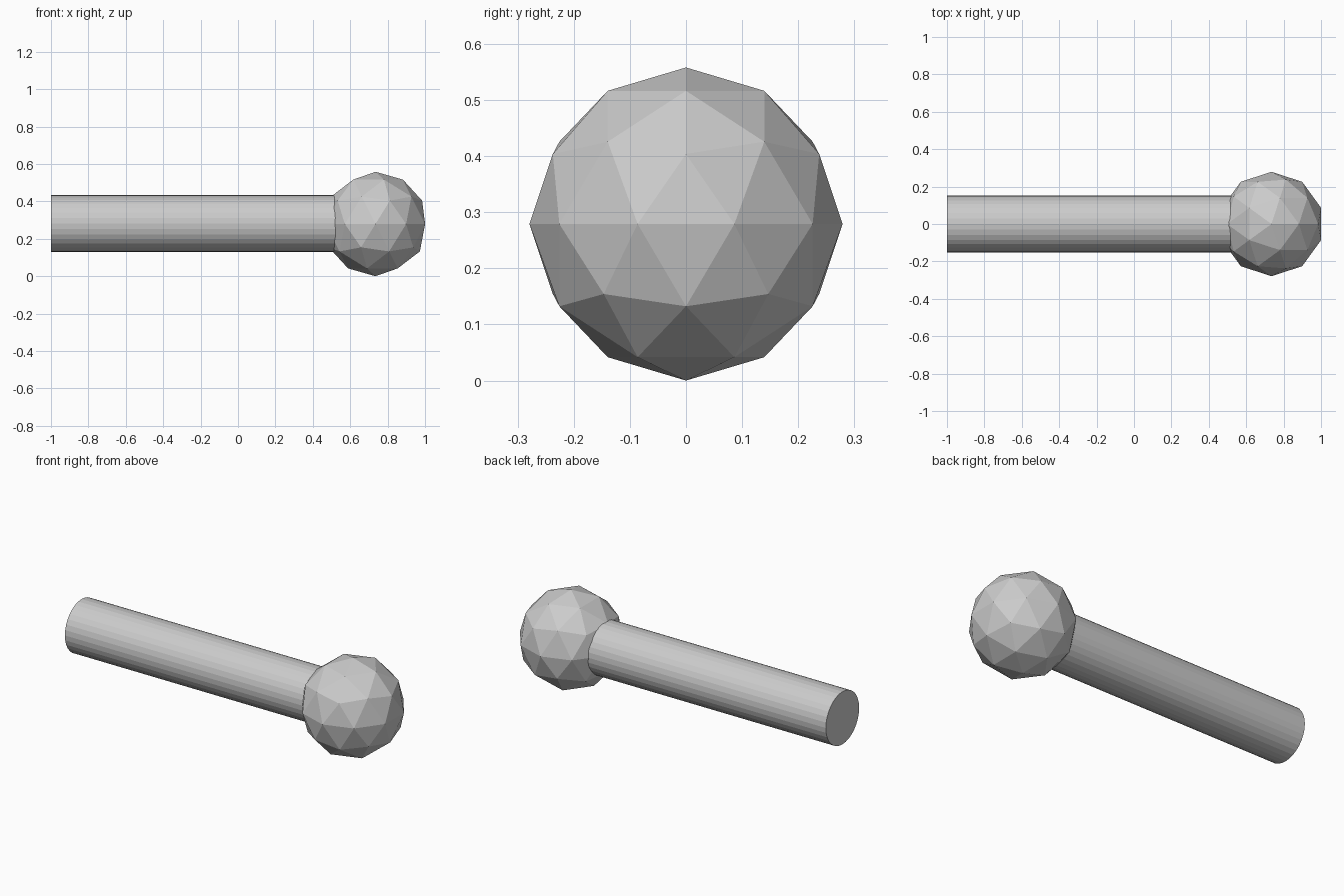
import bpy
import math

if "Cube" in bpy.data.objects:
    bpy.data.objects.remove(bpy.data.objects["Cube"])

R = 0.279          # ball radius; also the height of the shared axis
SHAFT_R = 0.152
SHAFT_START, SHAFT_END = -1.0, 0.6

# Faceted ball at the right end, standing on z = 0
bpy.ops.mesh.primitive_ico_sphere_add(subdivisions=2, radius=R, location=(0.735, 0, R))
bpy.context.object.name = "ball_head"

# Straight round shaft along x, its end buried in the ball
bpy.ops.mesh.primitive_cylinder_add(
    vertices=32, radius=SHAFT_R, depth=SHAFT_END - SHAFT_START,
    location=((SHAFT_START + SHAFT_END) / 2, 0, R + 0.002),
    rotation=(0, math.pi / 2, 0))
bpy.context.object.name = "shaft"
